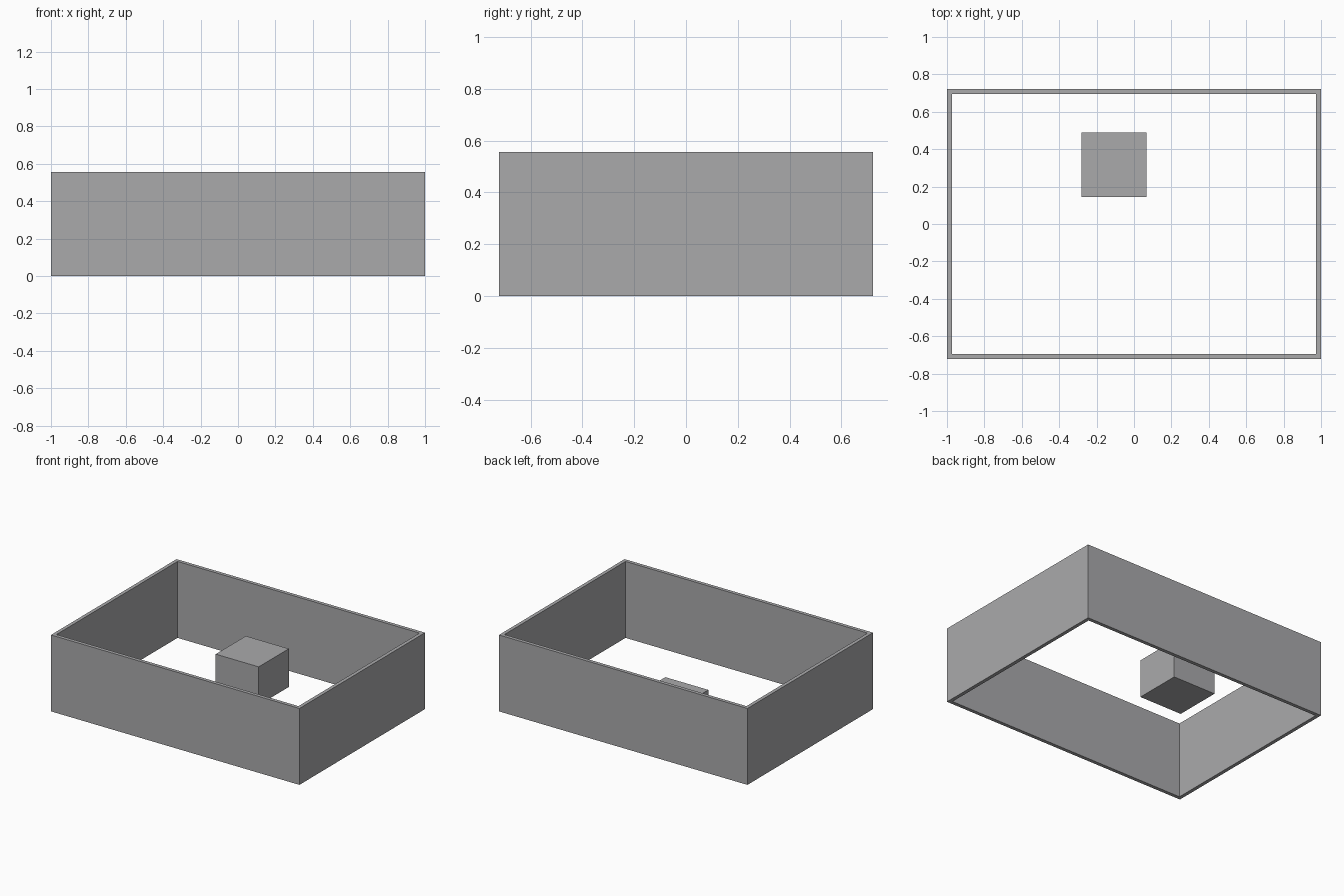
import bpy
import bmesh

if "Cube" in bpy.data.objects:
    bpy.data.objects.remove(bpy.data.objects["Cube"])

HX, HY, H, WALL = 1.0, 0.722, 0.556, 0.026

grey = bpy.data.materials.new("plain grey")
grey.diffuse_color = (0.40, 0.40, 0.41, 1)
grey.use_nodes = True
grey.node_tree.nodes["Principled BSDF"].inputs["Base Color"].default_value = grey.diffuse_color


def make_object(name, bm):
    bmesh.ops.recalc_face_normals(bm, faces=bm.faces)
    mesh = bpy.data.meshes.new(name)
    bm.to_mesh(mesh)
    bm.free()
    mesh.materials.append(grey)
    obj = bpy.data.objects.new(name, mesh)
    bpy.context.collection.objects.link(obj)
    return obj


# Four-sided wall, open at top and bottom: outer and inner rings bridged
bm = bmesh.new()
rings = []
for inset, z in ((0, 0), (0, H), (WALL, H), (WALL, 0)):
    x, y = HX - inset, HY - inset
    rings.append([bm.verts.new((sx * x, sy * y, z))
                  for sx, sy in ((-1, -1), (1, -1), (1, 1), (-1, 1))])
for r in range(4):
    a, b = rings[r], rings[(r + 1) % 4]
    for i in range(4):
        j = (i + 1) % 4
        bm.faces.new((a[i], a[j], b[j], b[i]))
make_object("perimeter_wall", bm)

# Solid block standing inside the wall
bm = bmesh.new()
bmesh.ops.create_cube(bm, size=1)
bmesh.ops.scale(bm, vec=(0.346, 0.346, 0.278), verts=bm.verts)
bmesh.ops.translate(bm, vec=(-0.107, 0.317, 0.139), verts=bm.verts)
make_object("inner_block", bm)
